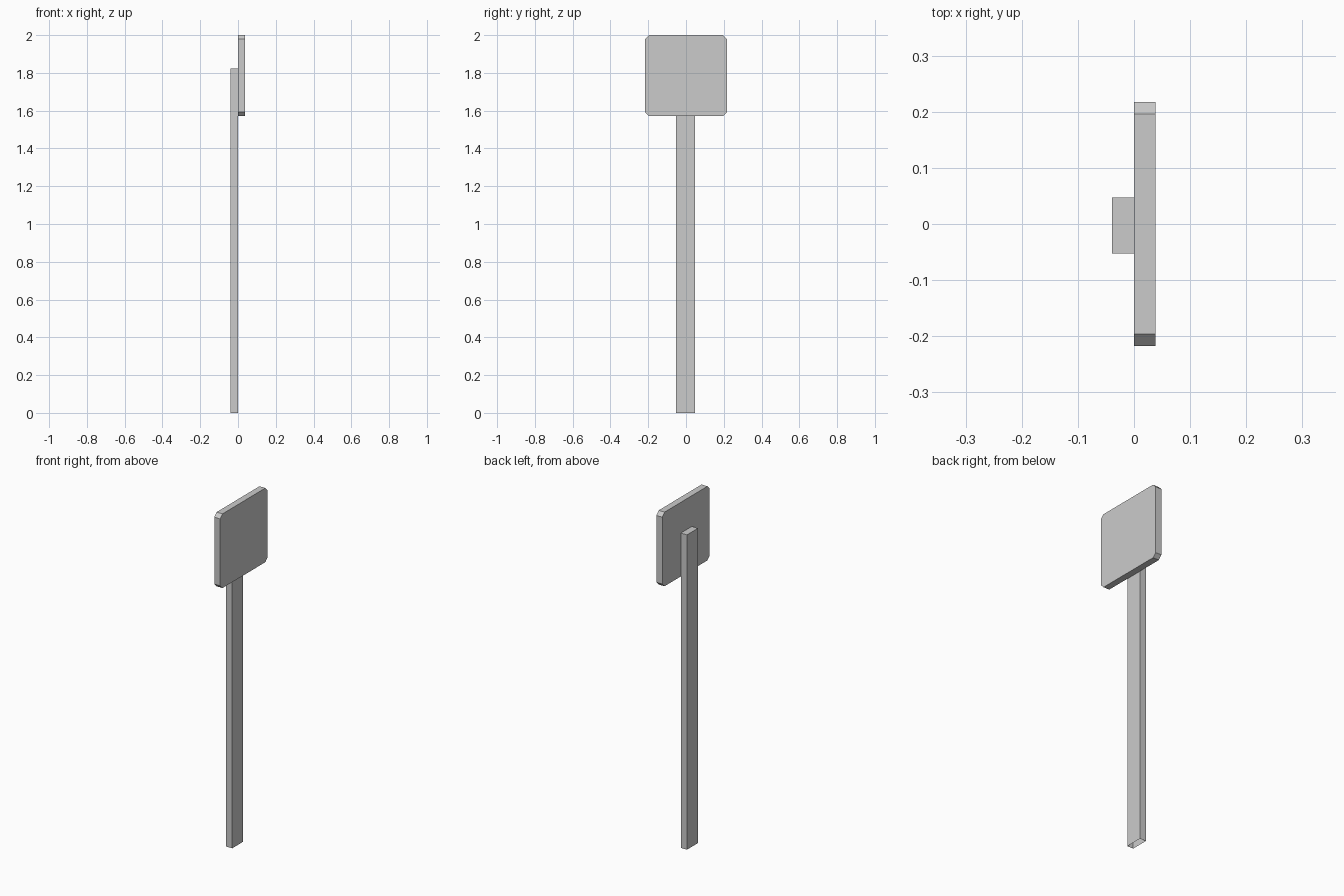
import bpy, bmesh

if "Cube" in bpy.data.objects:
    bpy.data.objects.remove(bpy.data.objects["Cube"])


def box(name, lo, hi):
    """Axis-aligned box object; returns it with an editable bmesh."""
    bm = bmesh.new()
    bmesh.ops.create_cube(bm, size=1)
    for v in bm.verts:
        v.co = [l + (c + 0.5) * (h - l) for l, h, c in zip(lo, hi, v.co)]
    bm.normal_update()
    obj = bpy.data.objects.new(name, bpy.data.meshes.new(name))
    bpy.context.collection.objects.link(obj)
    return obj, bm


def finish(obj, bm):
    bm.to_mesh(obj.data)
    bm.free()


# Post: hollow shell, open at the bottom
post, bm = box("post", (-0.039, -0.053, 0), (0, 0.047, 1.822))
bottom = [f for f in bm.faces if f.normal.z < -0.9]
bmesh.ops.delete(bm, geom=bottom, context='FACES_ONLY')
finish(post, bm)

# Sign panel: square plate with its four corners chamfered
panel, bm = box("sign_panel", (0, -0.217, 1.571), (0.038, 0.217, 2.0))
corners = [e for e in bm.edges
           if abs(e.verts[0].co.x - e.verts[1].co.x) > 0.01]
bmesh.ops.bevel(bm, geom=corners, offset=0.021, segments=1, affect='EDGES')
finish(panel, bm)
